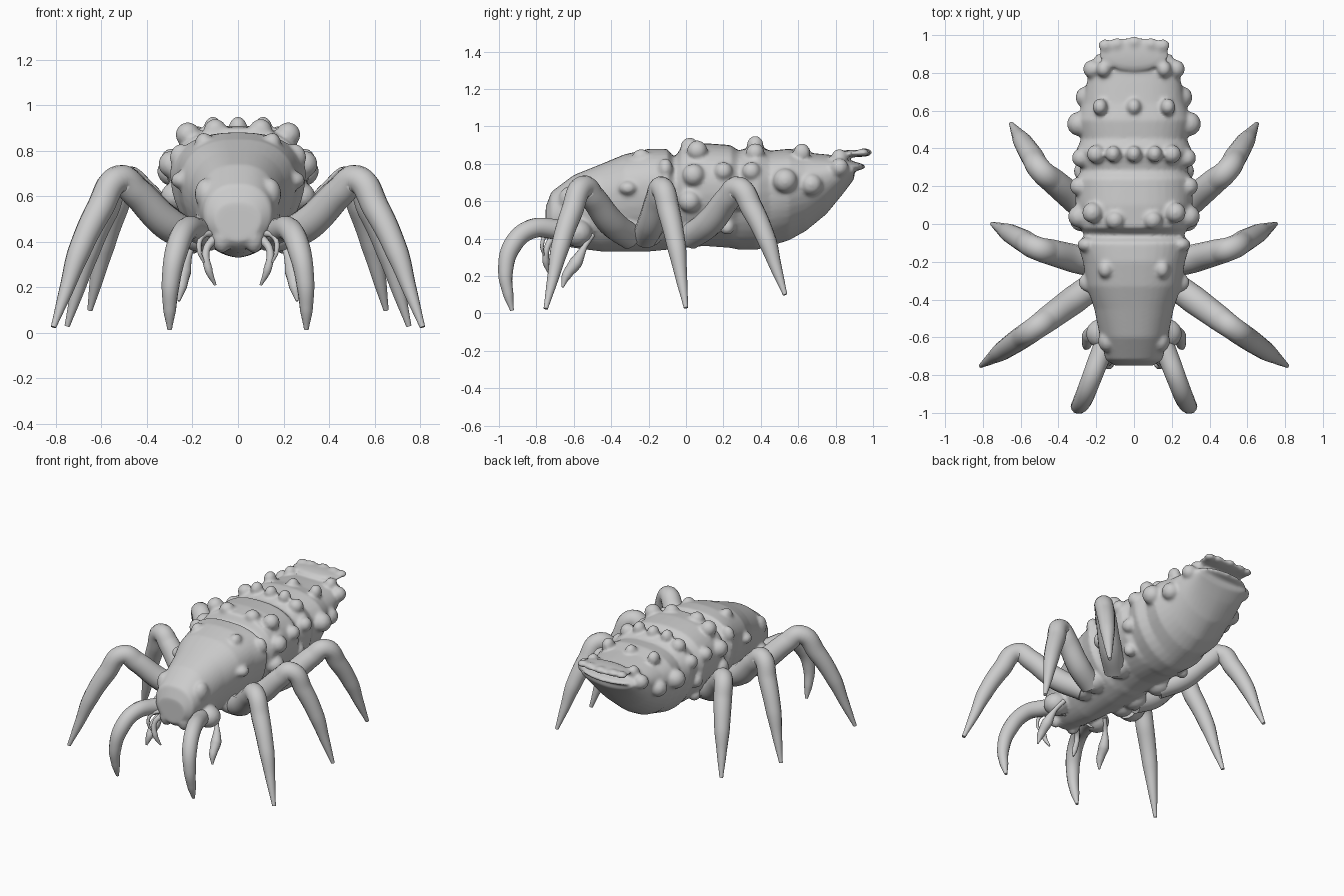
import bpy, bmesh, math
from mathutils import Vector, Matrix

cube = bpy.data.objects.get("Cube")
if cube:
    bpy.data.objects.remove(cube)

grey = bpy.data.materials.new("plain_grey")
grey.use_nodes = True
tone = (0.6, 0.6, 0.6, 1)
grey.diffuse_color = tone
grey.node_tree.nodes["Principled BSDF"].inputs["Base Color"].default_value = tone


def add_object(name, mesh):
    ob = bpy.data.objects.new(name, mesh)
    bpy.context.collection.objects.link(ob)
    mesh.materials.clear()
    mesh.materials.append(grey)
    mesh.polygons.foreach_set("use_smooth", [True] * len(mesh.polygons))
    return ob


def signed_pow(v, p):
    return math.copysign(abs(v) ** p, v)


def loft(bm, stations, sides=40):
    """Skin rings given as (y, half width, widest height, top, bottom)."""
    rings = []
    for y, w, mid, top, low in stations:
        ring = []
        for i in range(sides):
            a = math.tau * i / sides
            c, s = math.cos(a), math.sin(a)
            x = w * signed_pow(c, 0.8 if s >= 0 else 1.15)
            z = mid + (top - mid) * s if s >= 0 else mid + (mid - low) * s
            ring.append(bm.verts.new((x, y, z)))
        rings.append(ring)
    for a, b in zip(rings, rings[1:]):
        for i in range(sides):
            j = (i + 1) % sides
            bm.faces.new((a[i], a[j], b[j], b[i]))
    bm.faces.new(rings[0][::-1])
    bm.faces.new(rings[-1])
    bmesh.ops.recalc_face_normals(bm, faces=bm.faces[:])


def lump(bm, x, y, z, sx, sy=None, sz=None):
    """Ellipsoid, repeated on the other side when off centre."""
    size = Matrix.Diagonal((sx, sy or sx, sz or sx, 1))
    for side in ((1, -1) if x else (1,)):
        bmesh.ops.create_uvsphere(bm, u_segments=20, v_segments=12, radius=1,
                                  matrix=Matrix.Translation((side * x, y, z)) @ size)


def limb_pair(name, points, radii, flat=1):
    """Tapered tube through the points, mirrored left to right."""
    curve = bpy.data.curves.new(name + "_path", "CURVE")
    curve.dimensions = "3D"
    curve.bevel_depth = 1
    curve.bevel_resolution = 5
    curve.resolution_u = 8
    curve.use_fill_caps = True
    spline = curve.splines.new("BEZIER")
    spline.bezier_points.add(len(points) - 1)
    for bp, p, r in zip(spline.bezier_points, points, radii):
        bp.co, bp.radius = p, r
        bp.handle_left_type = bp.handle_right_type = "AUTO"
    helper = bpy.data.objects.new(name + "_path", curve)
    bpy.context.collection.objects.link(helper)
    bpy.context.view_layer.update()
    graph = bpy.context.evaluated_depsgraph_get()
    mesh = bpy.data.meshes.new_from_object(helper.evaluated_get(graph))
    bpy.data.objects.remove(helper)
    ob = add_object(name, mesh)
    ob.modifiers.new("mirror", "MIRROR").use_mirror_merge = False
    return ob


# Body: one lofted hull with segment grooves
bm = bmesh.new()
loft(bm, [
    (-.75, .10, .50, .57, .40), (-.72, .15, .52, .65, .37),
    (-.6, .18, .56, .74, .35), (-.45, .21, .62, .80, .33),
    (-.33, .25, .67, .85, .33), (-.2, .27, .69, .88, .33),
    (-.1, .30, .70, .88, .34), (-.06, .26, .69, .83, .34),
    (-.02, .29, .69, .90, .35), (.1, .31, .69, .91, .36),
    (.24, .31, .69, .90, .35), (.28, .28, .69, .87, .34),
    (.38, .31, .70, .90, .34), (.45, .28, .70, .87, .36),
    (.55, .30, .71, .88, .39), (.64, .27, .72, .86, .44),
    (.75, .25, .74, .85, .53), (.84, .23, .76, .84, .64),
    (.9, .2, .77, .81, .72)])

# Back knobs
for y, z, row in ((.37, .9, (0, .11)), (.62, .86, (0, .18)), (.82, .83, (.16,))):
    for x in row:
        lump(bm, x, y, z, .04, .045, .05)
lump(bm, .22, .06, .87, .055)
lump(bm, .1, .02, .89, .05)
lump(bm, .2, .37, .86, .05)

# Side knobs, large above and small below
for x, y, z, r in ((.29, .04, .74, .06), (.29, .2, .76, .05), (.28, .35, .76, .05),
                   (.29, .53, .71, .065), (.25, .67, .69, .06), (.22, .82, .78, .05),
                   (.28, .02, .6, .06), (.27, .28, .6, .05), (.22, .22, .46, .04)):
    lump(bm, x, y, z, r)

# Carapace shoulders, rear rim and small horns
lump(bm, .24, -.31, .67, .055, .05, .04)
lump(bm, .25, -.11, .77, .05, .04, .06)
lump(bm, .15, -.24, .83, .04, .05, .05)
lump(bm, .14, -.62, .61, .05, .06, .07)

# Jaw, and leg sockets below the shell
lump(bm, .07, -.7, .42, .045, .05, .07)
for y in (-.58, -.32, -.2, .04):
    lump(bm, .17, y, .43, .085, .08, .075)

# Tail: an upper and a lower lip with a lumpy edge
lump(bm, 0, .9, .855, .19, .09, .02)
lump(bm, 0, .87, .785, .2, .09, .025)
for x in (0, .09, .15):
    lump(bm, x, .96 - x * .1, .86, .04, .035, .022)

mesh = bpy.data.meshes.new("body")
bm.to_mesh(mesh)
bm.free()
body = add_object("body", mesh)
fuse = body.modifiers.new("fuse", "REMESH")
fuse.mode = "VOXEL"
fuse.voxel_size = .011
fuse.use_smooth_shade = True
soften = body.modifiers.new("soften", "SMOOTH")
soften.factor = .5
soften.iterations = 5

# Three pairs of arched walking legs
for name, hip, knee, tip in (
        ("second_legs", (.18, -.3, .41), (.52, -.55, .675), (.81, -.75, .025)),
        ("third_legs", (.18, -.22, .41), (.51, -.13, .67), (.75, 0, .03)),
        ("rear_legs", (.18, .02, .41), (.49, .28, .67), (.65, .53, .1))):
    hip, knee, tip = Vector(hip), Vector(knee), Vector(tip)
    path = [hip, hip.lerp(knee, .4) - Vector((0, 0, .03)), hip.lerp(knee, .8), knee]
    for out, down in ((.3, .2), (.62, .5), (.8, .74), (1, 1)):
        p = knee.lerp(tip, out)
        p.z = knee.z + (tip.z - knee.z) * down
        path.append(p)
    limb_pair(name, path, (.07, .075, .068, .062, .06, .05, .032, .012))

# Front grasping legs
limb_pair("front_legs",
          [(.12, -.56, .42), (.18, -.7, .45), (.23, -.83, .45), (.27, -.93, .36),
           (.295, -.965, .22), (.3, -.95, .1), (.3, -.93, .015)],
          (.06, .055, .052, .05, .04, .028, .01))

# Leaf-like palps and thin mouth feelers
limb_pair("palps",
          [(.17, -.5, .42), (.21, -.54, .36), (.24, -.59, .27), (.25, -.64, .2),
           (.26, -.66, .14)],
          (.015, .014, .035, .025, .006))
limb_pair("inner_feelers",
          [(.1, -.7, .42), (.14, -.74, .36), (.13, -.75, .28), (.1, -.73, .21)],
          (.02, .016, .018, .006))
limb_pair("outer_feelers",
          [(.11, -.7, .44), (.16, -.75, .42), (.17, -.77, .36), (.15, -.76, .31)],
          (.016, .012, .01, .005))
